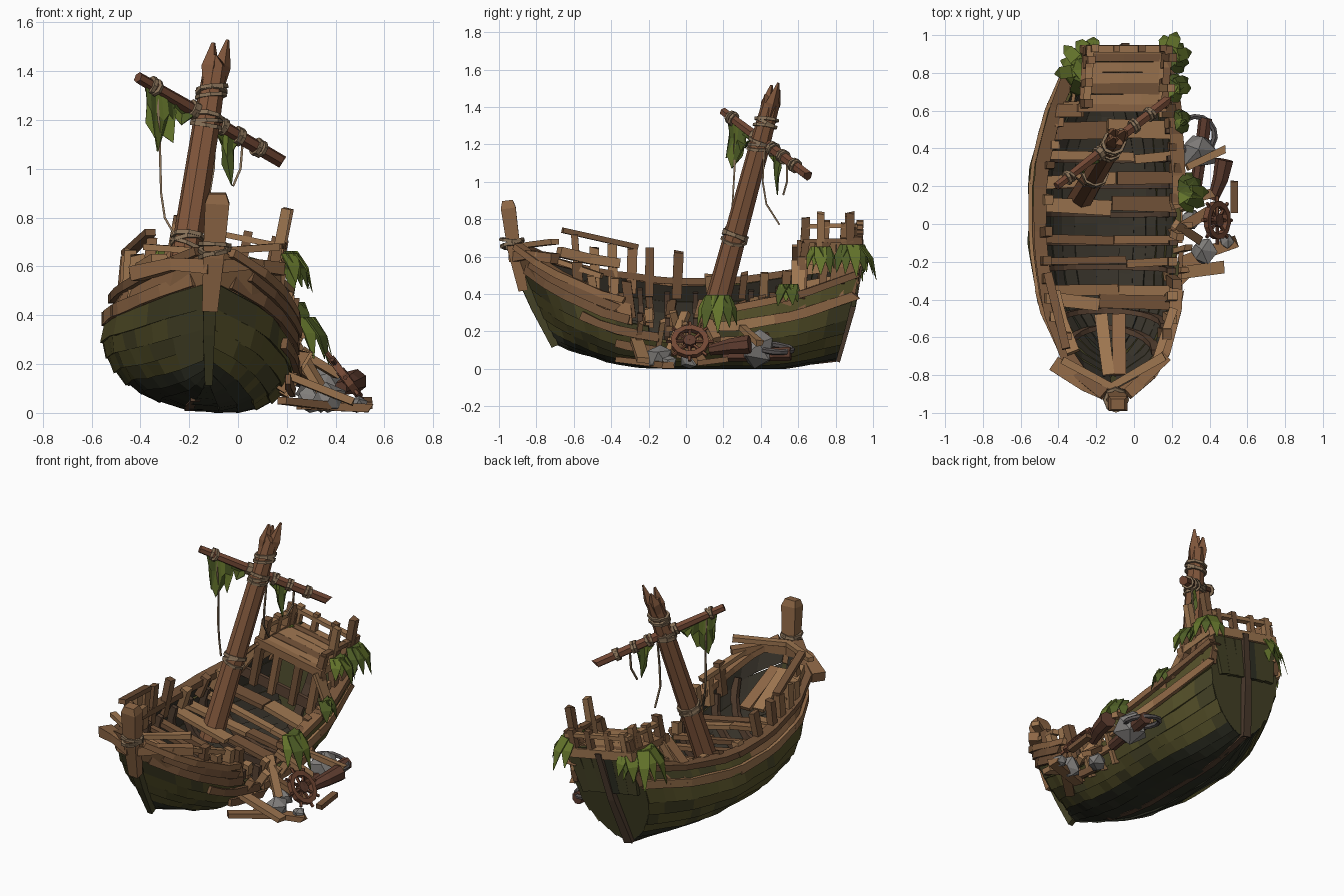
import bpy, bmesh, random
from math import sin, cos, pi, radians, sqrt
from mathutils import Vector, Matrix

if "Cube" in bpy.data.objects:
    bpy.data.objects.remove(bpy.data.objects["Cube"])

R = random.Random(7)
U = R.uniform


def mat(name, r, g, b):
    m = bpy.data.materials.new(name)
    m.diffuse_color = (r, g, b, 1)
    m.use_nodes = True
    m.node_tree.nodes["Principled BSDF"].inputs["Base Color"].default_value = m.diffuse_color
    return m


WOOD = [mat("wood_light", .34, .18, .08), mat("wood", .27, .135, .06), mat("wood_worn", .18, .09, .042)]
DARK = [mat("wood_dark", .10, .055, .032), mat("wood_darker", .075, .045, .028)]
RED = [mat("wood_red", .17, .065, .035), mat("wood_red_dark", .11, .045, .028)]
MOSS = [mat("moss", .09, .08, .022), mat("moss_dark", .06, .056, .02)]
HULL = [WOOD[1], MOSS[0], MOSS[1], mat("hull_bottom", .028, .03, .018), mat("hull_inside", .04, .034, .024)]
MAST = [mat("mast_wood", .22, .095, .045)]
ROPE = [mat("rope", .25, .17, .10)]
LEAF = [mat("leaf", .13, .18, .025), mat("leaf_dark", .08, .115, .02)]
ROCK = [mat("stone", .22, .21, .20)]
IRON = [mat("iron", .10, .09, .09)]
parts = {}


def part(name, mats):
    return parts.setdefault(name, (bmesh.new(), mats))[0]


def sweep(name, mats, pts, a, b, n=4, up=(0, 0, 1), taper=None, jag=0, closed=False):
    """Sweep an n-sided section (half sizes a, b) along points."""
    bm, pts, rings = part(name, mats), [Vector(p) for p in pts], []
    m, idx, f = len(pts), R.randrange(len(mats)), sqrt(2) if n == 4 else 1
    for i, p in enumerate(pts):
        t = pts[(i + 1) % m] - pts[i - 1] if closed else pts[min(i + 1, m - 1)] - pts[max(i - 1, 0)]
        t.normalize()
        s = t.cross(Vector(up))
        s = (s if s.length > .05 else t.cross(Vector((.1, 1, 0)))).normalized()
        q, k = s.cross(t), (taper[i] if taper else 1) * U(.9, 1.1) * f
        rings.append([bm.verts.new(p + s * a * k * cos(2 * pi * (j + .5) / n) + q * b * k * sin(2 * pi * (j + .5) / n)
                                   + t * (U(0, jag) if i == m - 1 else 0)) for j in range(n)])
    faces = [bm.faces.new((rings[i][j], rings[i][(j + 1) % n], rings[(i + 1) % m][(j + 1) % n], rings[(i + 1) % m][j]))
             for i in range(m if closed else m - 1) for j in range(n)]
    if not closed:
        faces += [bm.faces.new(rings[0]), bm.faces.new(rings[-1])]
    for fc in faces:
        fc.material_index = idx


def ring(name, mats, c, axis, rad, r, segs=10, n=4):
    axis = Vector(axis).normalized()
    e = axis.orthogonal().normalized()
    g = axis.cross(e)
    sweep(name, mats, [Vector(c) + (e * cos(2 * pi * i / segs) + g * sin(2 * pi * i / segs)) * rad
                       for i in range(segs)], r, r, n, axis, closed=True)


def wrap(c, axis, rad, count=3):
    axis = Vector(axis).normalized()
    for i in range(count):
        tilt = Vector((U(-.3, .3), U(-.3, .3), 0))
        ring("rope_wraps", ROPE, Vector(c) + axis * (i - count / 2) * .018, axis + tilt, rad, .008, 8)


# hull shape: sheer y, keel y, half width, keel z, sheer z
ST = [(-.93, -.71, .02, .13, .65), (-.86, -.66, .14, .10, .60), (-.72, -.56, .255, .07, .52), (-.45, -.40, .35, .03, .43),
      (-.10, -.10, .385, 0, .37), (.25, .25, .385, 0, .37), (.60, .55, .335, 0, .43), (.92, .80, .24, .03, .53)]


def station(y):
    for a, b in zip(ST, ST[1:]):
        if y <= b[0] or b is ST[-1]:
            t = (y - a[0]) / (b[0] - a[0])
            return [p + (q - p) * t for p, q in zip(a, b)]


def L(x, y, z, yr=None):
    """Ship space to world: the wreck is rolled to its right side."""
    yr = y if yr is None else yr
    f = min(1, max(0, (yr + .93) / .6))
    r, d = radians(4 + 7 * f), -.14 - .06 * f + .06 * max(0, yr - .3)
    return Vector((x * cos(r) + z * sin(r) + d, y, z * cos(r) - x * sin(r) + .02))


def H(y, v, off=0):
    """Point on the hull skin: v runs from -1 (left rail) over the keel to 1."""
    ys, yk, w, k, s = station(y)
    a = abs(v) * pi / 2
    h = 1 - max(cos(a), 0) ** .8
    p = .7 + max(0, -y - .4) + 1.1 * max(0, y - .45)
    x = w * sin(a) ** p * (1 + .09 * sin(pi * h)) + off * sin(a)
    return L(x if v > 0 else -x, yk + (ys - yk) * h, k + (s - k) * h - off * cos(a), y)


# hull skin: overlapping strakes, broken open on the right side
bm = part("hull", HULL)
YS = [-.93 + 1.85 * i / 18 for i in range(19)]
N = 16
for j in range(N):
    v0, v1 = -1 + 2 * j / N, -1 + 2 * (j + 1) / N
    o0, o1 = (0, .009) if j < N / 2 else (.009, 0)
    jy = [y + (U(-.03, .03) if 0 < i < 18 else 0) for i, y in enumerate(YS)]
    row = [(bm.verts.new(H(y, v0, o0 + U(-.005, .005))), bm.verts.new(H(y, v1, o1 + U(-.005, .005)))) for y in jy]
    for i in range(18):
        ym, vm = (YS[i] + YS[i + 1]) / 2, (v0 + v1) / 2
        if (vm > .85 and -.32 < ym < .12) or (vm > .75 and -.2 < ym < 0):
            continue
        fc = bm.faces.new((row[i][0], row[i + 1][0], row[i + 1][1], row[i][1]))
        top = abs(vm) > .9 and ym < .1
        fc.material_index = 0 if top else 3 if abs(vm) < .4 else R.choice((1, 1, 2))

# transom, keel and rudder
bm = part("transom", HULL[2:4])
bm.faces.new([bm.verts.new(H(.92, -1 + j / 8)) for j in range(17)])
sweep("keel", DARK, [H(y, 0) for y in YS[4::2]], .018, .012)
for i in range(6):
    x = -.2 + i * .08
    sweep("transom_boards", HULL[2:4], [L(x * .8, .895, .36), L(x, .925, .62 + U(-.02, .03))], .037, .012, up=(0, 1, 0))
sweep("rudder", DARK, [L(0, .79, .03), L(0, .88, .32), L(0, .935, .62)], .024, .028, up=(0, 1, 0), taper=[1.2, 1, .8])

# wales and gunwale rails
for s, spans in ((-1, ((-.9, -.38), (-.4, .2), (.18, .91))), (1, ((-.9, -.34), (.1, .5), (.48, .91)))):
    for y0, y1 in spans:
        path = [y0 + (y1 - y0) * i / 5 for i in range(6)]
        sweep("gunwale_rail", WOOD, [H(y, s, -.01) + Vector((0, 0, .012)) for y in path], .034, .018, jag=.03)
        sweep("wale", WOOD if y0 < -.5 else MOSS, [H(y, s * .91, .008) for y in path], .01, .026, jag=.04)
for y0, y1, v, dz in ((-.86, -.4, .95, .02), (-.6, -.15, .82, -.01), (-.4, -.1, .7, -.02), (-.1, .4, .78, 0)):
    sweep("loose_strake", WOOD if y1 < 0 else MOSS, [H(y0 + (y1 - y0) * i / 4, v, .012) + Vector((0, 0, dz))
                                                     for i in range(5)], .012, .022, jag=.06)

# inner ribs and posts standing above the rails
for y in (-.7, -.55, -.4, -.25, -.1, .05, .2, .35, .5):
    sweep("ribs", DARK, [H(y, -.95 + 1.9 * i / 12, -.045) for i in range(13)], .022, .014, up=(0, 1, 0))
for s in (-1, 1):
    for y in (-.6, -.5, -.4, -.3, -.2, -.05, .14, .3, .42, .54):
        h = U(.11, .18) if y < 0 else U(.01, .06)
        if s > 0:
            h = -.02 if -.3 < y < 0 else h * .7
        base = H(y, s * .9, -.045)
        top = H(y, s, -.03) + Vector((U(-.01, .03), U(-.02, .02), h))
        sweep("rail_posts", WOOD, [base, top], U(.018, .027), U(.018, .027), up=(0, 1, 0), jag=.02)
sweep("left_top_rail", WOOD, [H(-.66, -1) + Vector((.02, 0, .19)), H(-.26, -1) + Vector((.03, 0, .17))], .022, .014)
sweep("right_top_rail", WOOD, [H(-.8, 1) + Vector((0, 0, .05)), H(-.45, 1) + Vector((-.02, 0, .11))], .022, .014)
sweep("left_thick_rail", WOOD, [H(y, -1) + Vector((.05, 0, .07)) for y in (-.68, -.52, -.36)], .032, .025)

# deck beams across the open hold
for y, a in ((-.41, .035), (-.345, .03), (-.2, .02), (-.07, .022), (.09, .04), (.23, .036), (.36, .025), (.51, .045)):
    w, z = station(y)[2] * .97, station(y)[4] - .10
    cut = U(-.1, .15)
    for x0, x1 in ((-w, cut), (cut + .008, w)):
        sweep("deck_beams", WOOD, [L(x0, y + U(-.02, .02), z), L(x1, y + U(-.02, .02), z + U(-.02, .01))],
              a, .014, jag=.01)
for x in (-.05, .045):
    sweep("foredeck_planks", WOOD, [L(x * .6, -.80, .50), L(x, -.48, .37)], .034, .012)

# stem post and bow boards
sweep("stem_foot", MOSS, [(-.12, -.70, .12), (-.12, -.80, .33), (-.115, -.88, .52)], .028, .035, taper=[.6, .9, 1.1])
sweep("stem_post", WOOD, [(-.115, -.87, .42), (-.10, -.92, .64), (-.085, -.95, .86), (-.085, -.955, .90)],
      .05, .04, up=(0, 1, 0), taper=[.65, .9, 1.1, .7])
sweep("bow_boards", WOOD, [(-.11, -.91, .60), (-.26, -.85, .61), (-.42, -.74, .57)], .038, .028)
sweep("bow_boards", WOOD, [(-.08, -.90, .60), (.04, -.83, .61), (.17, -.70, .59)], .03, .025)
sweep("bow_boards", WOOD, [(-.38, -.72, .68), (-.12, -.86, .66), (.16, -.70, .68)], .022, .014)
wrap((-.095, -.93, .68), (.05, -.15, 1), .06)

# stern cabin: deck, frame, posts, walls and rails
for i in range(5):
    y = .66 + i * .057
    sweep("cabin_deck", WOOD, [L(-.21, y, .62), L(U(-.05, .1), y, .625), L(.21, y, .62)], .028, .012)
for x in (-.21, .21):
    sweep("cabin_frame", WOOD, [L(x, .61, .61), L(x, .92, .62)], .022, .024)
    sweep("cabin_rail", WOOD, [L(x, .63, .715), L(x, .92, .72)], .02, .012)
    for y in (.63, .74, .84, .91):
        s, b = (1 if x > 0 else -1), H(y, .9 if x > 0 else -.9, -.01)
        sweep("cabin_posts", WOOD, [b, L(x, y, .60), L(x, y + .01, U(.70, .75))], .021, .021, up=(0, 1, 0))
        if y != .74:
            sweep("cabin_side_walls", WOOD, [H(y - .03, s, 0), L(x, y - .03, .61)], .01, .036, up=(0, 1, 0))
    sweep("cabin_side_walls", MOSS, [L(x * 1.15, .62, .47), L(x * 1.06, .92, .52)], .01, .032)
for y in (.615, .925):
    sweep("cabin_frame", WOOD, [L(-.24, y, .61), L(.24, y, .61)], .022, .026)
sweep("cabin_rail", WOOD, [L(-.23, .925, .72), L(.23, .925, .715)], .02, .012)
for x in (-.21, -.08, .07, .2):
    sweep("cabin_posts", WOOD, [L(x, .62, .32), L(x, .62, .62)], .02, .02, up=(0, 1, 0))
    sweep("cabin_posts", WOOD, [L(x * .9, .925, .6), L(x * .9, .93, .75)], .018, .018, up=(0, 1, 0))
for x, y, z in ((.21, .72, .86), (.21, .88, .86), (-.21, .87, .77), (-.21, .64, .75)):
    sweep("cabin_posts", WOOD, [L(x, y, .6), L(x, y, z)], .022, .022, up=(0, 1, 0), jag=.02)
sweep("cabin_front_wall", DARK, [L(-.32, .64, .36), L(.32, .64, .36)], .012, .034)

# mast with splintered top, yard and rope bindings
M0, M1 = Vector((-.285, .13, .22)), Vector((-.092, .455, 1.42))
AX = M1 - M0
sweep("mast", MAST, [M0, M0 + AX * .4, M0 + AX * .8, M1], .06, .06, 8, taper=[1.08, 1, .88, .86], jag=.05)
for ang, h in ((.3, .09), (2.3, .06), (3.9, .08)):
    o = Vector((cos(ang), sin(ang), 0)) * .028
    sweep("mast_splinters", MAST, [M1 + o - AX * .06, M1 + o, M1 + o * 1.2 + AX * h], .028, .024, taper=[.7, 1, .2])
Y0, Y1 = Vector((-.41, .20, 1.375)), Vector((.17, .65, 1.035))
YD = Y1 - Y0
sweep("yard", RED[:1] + WOOD[2:], [Y0, Y0 + YD * .5, Y1], .028, .028, 6, taper=[.85, 1.1, .95], jag=.03)
for t in (.41, .82, .92):
    wrap(M0 + AX * t, AX, .064 if t < .5 else .058)
for t in (.12, .4, .48, .6, .72, .86):
    wrap(Y0 + YD * t, YD, .031, 2)
for pts in (((-.33, .26, 1.3), (-.32, .26, 1.08), (-.315, .25, .9), (-.30, .24, .80), (-.26, .2, .73)),
            ((-.09, .42, 1.18), (-.10, .41, 1.0), (-.12, .43, .88), (-.13, .5, .77)),
            ((.02, .54, 1.12), (.01, .54, 1.0), (-.02, .52, .93))):
    sweep("hanging_ropes", ROPE, pts, .0045, .0045, 4, up=(0, 1, 0))

# torn sail rags hanging from the yard
for t0, t1, lens in ((.05, .27, (.17, .22, .20, .25, .17, .19, .08)), (.27, .36, (.06, .09, .04)),
                     (.57, .70, (.08, .15, .23, .14, .06))):
    bm, cols = part("sail_rags", LEAF), []
    for i, ln in enumerate(lens):
        p = Y0 + YD * (t0 + (t1 - t0) * i / (len(lens) - 1))
        cols.append([bm.verts.new(p + Vector((U(-.02, .02) * k, U(-.035, .035) * k, -ln * k))) for k in (0, .5, 1)])
    for c, d in zip(cols, cols[1:]):
        for k in (0, 1):
            bm.faces.new((c[k], d[k], d[k + 1], c[k + 1])).material_index = R.randrange(2)

# drooping leaf clusters
for c, ang, size, count in (((-.26, .82, .67), 2.8, .17, 7), ((-.22, .90, .65), 2.0, .11, 3), ((.18, .88, .65), .5, .14, 6),
                            ((.19, .72, .64), 0, .11, 5), ((.22, .55, .44), 0, .09, 4), ((.24, .17, .38), 0, .15, 5)):
    for i in range(count):
        a = ang + (i - (count - 1) / 2) * .5
        d, s = Vector((cos(a), sin(a), 0)), size * U(.7, 1.1)
        c0 = Vector(c)
        sweep("leaves", LEAF, [c0, c0 + d * s * .4 + Vector((0, 0, .01)), c0 + d * s * .75 - Vector((0, 0, s * .4)),
                               c0 + d * s * .95 - Vector((0, 0, s * 1.15))], .036, .004, taper=[.3, 1, .85, .08])

# fallen steering wheel
C, AXW = Vector((.44, .02, .145)), Vector((.8, 0, .6))
E = Vector((0, 1, 0))
G = AXW.cross(E)
ring("wheel_rim", RED, C, AXW, .088, .015, 12)
ring("wheel_hub", RED, C, AXW, .018, .018, 8)
for i in range(8):
    d = E * cos(i * pi / 4) + G * sin(i * pi / 4)
    sweep("wheel_spokes", RED, [C, C + d * .128], .010, .010, 5, up=AXW)

# rocks, iron hoop and scattered timber
for c, r in (((.34, .38, .105), .1), ((.37, -.14, .06), .072), ((.49, -.09, .035), .042), ((.30, .02, .05), .06)):
    geo = bmesh.ops.create_icosphere(part("rocks", ROCK), subdivisions=1, radius=r, matrix=Matrix.Translation(c))
    for v in geo["verts"]:
        v.co += Vector((U(-1, 1), U(-1, 1), U(-1, 1))) * r * .17
ring("iron_hoop", IRON, (.33, .47, .11), (.2, .1, 1), .1, .016, 14, 6)
sweep("broken_log", RED, [(.42, .13, .10), (.46, .24, .12), (.48, .34, .13)], .045, .045, 7, taper=[.7, 1, 1.1])
sweep("broken_log", RED, [(.33, .20, .07), (.38, .56, .08)], .035, .035, 7)
for p, q, a in (((.16, -.27, .17), (.46, -.23, .05), .035), ((.25, -.2, .03), (.52, -.10, .02), .03),
                ((.53, .06, .03), (.53, .22, .05), .022), ((.2, -.05, .22), (.42, .08, .04), .03),
                ((.2, .1, .28), (.40, .16, .16), .025), ((.28, .3, .22), (.47, .39, .14), .02),
                ((.18, -.36, .05), (.36, -.18, .03), .028), ((.22, .0, .30), (.34, -.08, .1), .022)):
    sweep("scattered_planks", WOOD, [p, q], a, .016, jag=.03)
for y in (-.28, -.16, -.04, .06):
    sweep("broken_side_planks", WOOD, [H(y, .6, .015), H(y + .03, .85, .02) + Vector((.01, 0, U(.02, .1)))],
          .022, .014, up=(0, 1, 0), jag=.04)

# turn the collected parts into objects
for name, (bm, mats) in parts.items():
    if name not in ("hull", "sail_rags"):
        bmesh.ops.recalc_face_normals(bm, faces=bm.faces)
    for v in bm.verts:
        v.co.z = max(v.co.z, 0)
    me = bpy.data.meshes.new(name)
    bm.to_mesh(me)
    bm.free()
    ob = bpy.data.objects.new(name, me)
    bpy.context.collection.objects.link(ob)
    for m in mats:
        me.materials.append(m)
    if name in ("hull", "sail_rags", "transom"):
        mod = ob.modifiers.new("thickness", "SOLIDIFY")
        mod.thickness = .028 if name == "hull" else .006
        mod.offset = -1
        mod.material_offset = 4 if name == "hull" else 0
